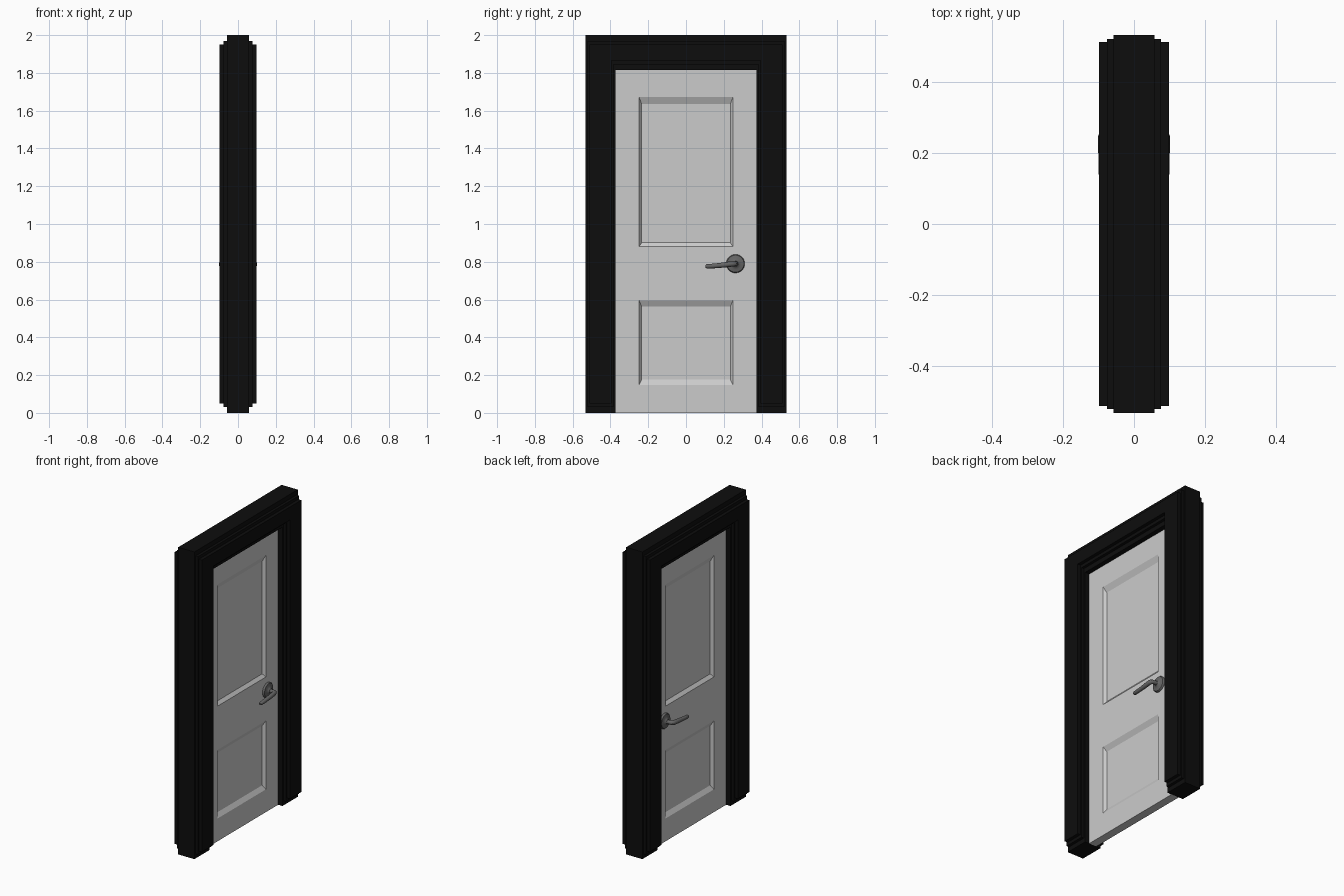
import bpy, bmesh, math

if "Cube" in bpy.data.objects:
    bpy.data.objects.remove(bpy.data.objects["Cube"])


def material(name, color):
    m = bpy.data.materials.new(name)
    m.diffuse_color = color
    m.use_nodes = True
    m.node_tree.nodes["Principled BSDF"].inputs["Base Color"].default_value = m.diffuse_color
    return m


def make_object(name, bm, mat=None):
    bmesh.ops.recalc_face_normals(bm, faces=bm.faces)
    me = bpy.data.meshes.new(name)
    bm.to_mesh(me)
    bm.free()
    ob = bpy.data.objects.new(name, me)
    bpy.context.collection.objects.link(ob)
    if mat:
        me.materials.append(mat)
    return ob


def mirror_x(ob):
    mod = ob.modifiers.new("mirror", 'MIRROR')
    mod.use_axis[0] = True
    mod.merge_threshold = 0.0001


def bridge(bm, a, b):
    n = len(a)
    for i in range(n):
        bm.faces.new((a[i], a[(i + 1) % n], b[(i + 1) % n], b[i]))


def smooth(ob):
    bpy.ops.object.select_all(action='DESELECT')
    ob.select_set(True)
    bpy.context.view_layer.objects.active = ob
    bpy.ops.object.shade_smooth_by_angle(angle=math.radians(40))


black = material("black_paint", (0.004, 0.004, 0.004, 1))
metal = material("dark_metal", (0.13, 0.13, 0.13, 1))

W, H = 0.532, 2.0        # outer frame half width, height
IW, IH = 0.374, 1.815    # opening half width, height

# Door frame: U-shaped outline, stepped inwards towards each face
bm = bmesh.new()
steps = [(0.058, 0, 0), (0.058, 0.011, 0.03), (0.076, 0.011, 0.03),
         (0.076, 0.02, 0.05), (0.098, 0.02, 0.05)]
rings = [(-x, a, b) for x, a, b in reversed(steps)] + steps
prev = None
for x, a, b in rings:
    outline = [(-W + a, b), (-W + a, H - b), (W - a, H - b), (W - a, b),
               (IW + a, b), (IW + a, IH + b), (-IW - a, IH + b), (-IW - a, b)]
    ring = [bm.verts.new((x, y, z)) for y, z in outline]
    if prev:
        bridge(bm, prev, ring)
    else:
        first = ring
    prev = ring
for r in (first, prev):   # caps: two legs and the header
    bm.faces.new((r[0], r[1], r[6], r[7]))
    bm.faces.new((r[1], r[2], r[5], r[6]))
    bm.faces.new((r[2], r[3], r[4], r[5]))
make_object("door_frame", bm, black)

# Door leaf: one half with recessed panels, mirrored
FACE, DEPTH = 0.027, 0.017
ys = [-IW, -0.248, 0.248, IW]
zs = [0, 0.148, 0.595, 0.88, 1.672, IH]
panel_rims = {1: (0.028, 0.032), 3: (0.021, 0.037)}   # row: bottom, top bevel
bm = bmesh.new()
grid = [[bm.verts.new((FACE, y, z)) for y in ys] for z in zs]
for r in range(len(zs) - 1):
    for c in range(len(ys) - 1):
        quad = [grid[r][c], grid[r][c + 1], grid[r + 1][c + 1], grid[r + 1][c]]
        if c == 1 and r in panel_rims:
            low, top = panel_rims[r]
            y0, y1 = ys[c] + 0.013, ys[c + 1] - 0.013
            z0, z1 = zs[r] + low, zs[r + 1] - top
            inner = [bm.verts.new((FACE - DEPTH, y, z))
                     for y, z in ((y0, z0), (y1, z0), (y1, z1), (y0, z1))]
            bridge(bm, quad, inner)
            bm.faces.new(inner)
        else:
            bm.faces.new(quad)
rim = [e for e in bm.edges if e.is_boundary]
ext = bmesh.ops.extrude_edge_only(bm, edges=rim)
for v in ext["geom"]:
    if isinstance(v, bmesh.types.BMVert):
        v.co.x = 0
door = make_object("door_leaf", bm)
mirror_x(door)

# Handle rose: round plate turned about x
HY, HZ, N = 0.262, 0.79, 32
bm = bmesh.new()
prev = None
for x, rad in [(FACE - 0.002, 0.049), (0.034, 0.049), (0.039, 0.045),
               (0.042, 0.03), (0.046, 0.018), (0.052, 0.014)]:
    ring = [bm.verts.new((x, HY + rad * math.cos(2 * math.pi * i / N),
                          HZ + rad * math.sin(2 * math.pi * i / N))) for i in range(N)]
    if prev:
        bridge(bm, prev, ring)
    prev = ring
bm.faces.new(prev)
rose = make_object("handle_rose", bm, metal)
smooth(rose)
mirror_x(rose)

# Handle lever: bent tapering rod
path = [(0.045, HY, HZ, 1), (0.072, HY, HZ, 1), (0.082, HY - 0.004, HZ, 1.1),
        (0.087, HY - 0.016, HZ - 0.001, 1.15), (0.087, 0.2, 0.783, 1.1),
        (0.087, 0.15, 0.778, 1.0), (0.087, 0.112, 0.776, 0.95), (0.087, 0.103, 0.776, 0.6)]
cu = bpy.data.curves.new("handle_lever", 'CURVE')
cu.dimensions = '3D'
cu.bevel_depth = 0.0125
cu.bevel_resolution = 4
cu.use_fill_caps = True
sp = cu.splines.new('POLY')
sp.points.add(len(path) - 1)
for p, (x, y, z, r) in zip(sp.points, path):
    p.co = (x, y, z, 1)
    p.radius = r
cu.materials.append(metal)
lever = bpy.data.objects.new("handle_lever", cu)
bpy.context.collection.objects.link(lever)
bpy.ops.object.select_all(action='DESELECT')
lever.select_set(True)
bpy.context.view_layer.objects.active = lever
bpy.ops.object.convert(target='MESH')
lever = bpy.context.object
smooth(lever)
mirror_x(lever)
